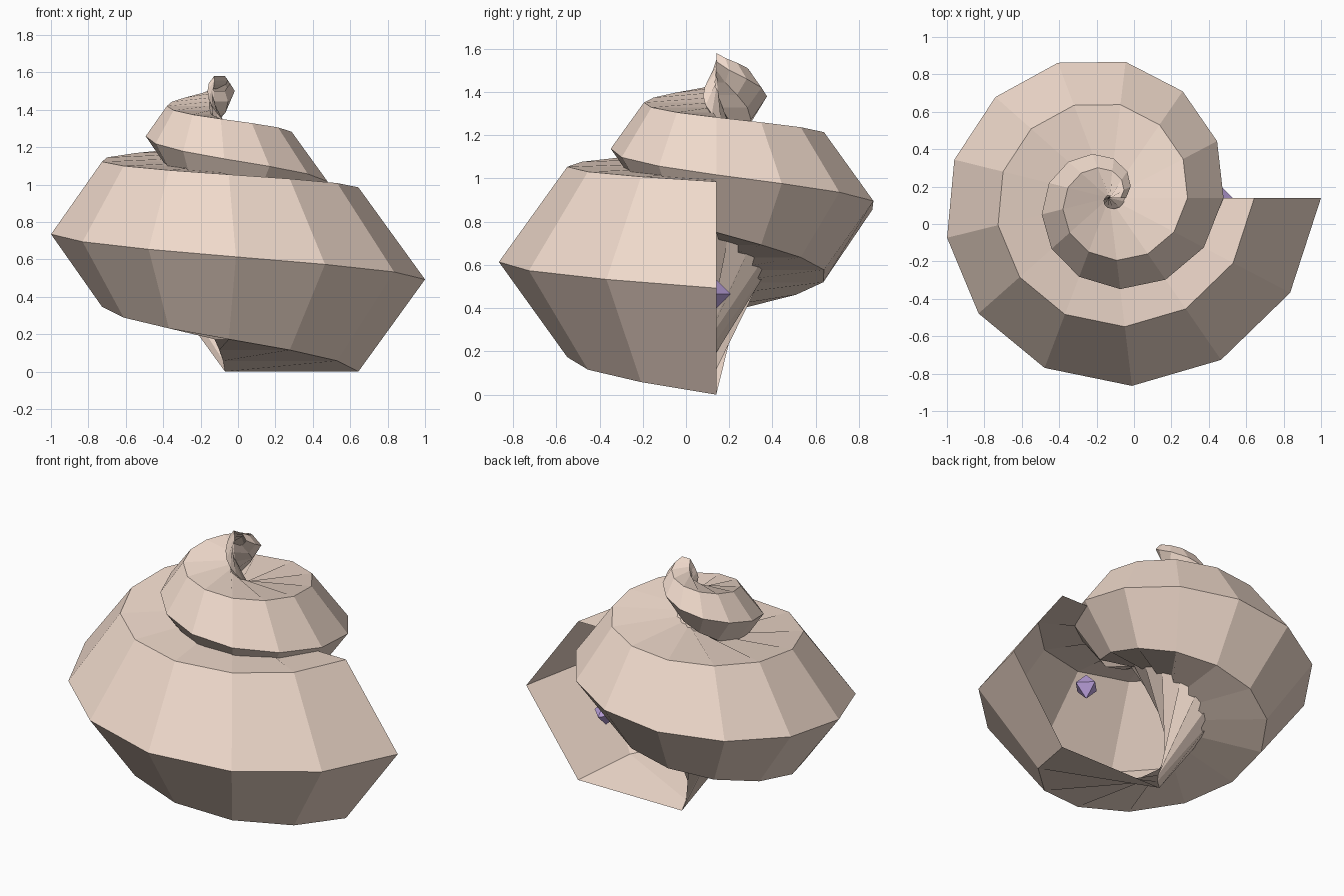
import bpy, bmesh
from math import sin, cos, pi

if "Cube" in bpy.data.objects:
    bpy.data.objects.remove(bpy.data.objects["Cube"])

AXIS_X, AXIS_Y = -0.133, 0.14      # coiling axis
SIDES, PER_TURN, TURNS = 6, 13, 2
STEPS = PER_TURN * TURNS
TIP_SCALE = 0.08


def material(name, rgb):
    m = bpy.data.materials.new(name)
    m.diffuse_color = (*rgb, 1)
    m.use_nodes = True
    m.node_tree.nodes["Principled BSDF"].inputs["Base Color"].default_value = m.diffuse_color
    return m


def add_object(name, bm, mat):
    mesh = bpy.data.meshes.new(name)
    bm.to_mesh(mesh)
    bm.free()
    mesh.materials.append(mat)
    ob = bpy.data.objects.new(name, mesh)
    bpy.context.collection.objects.link(ob)
    return ob


# Shell: hexagonal section coiling up from the open mouth, shrinking evenly to the tip
bm = bmesh.new()
rings = []
for k in range(STEPS + 1):
    t = k / STEPS
    s = 1 + (TIP_SCALE - 1) * t
    ang = -2 * pi * k / PER_TURN
    zc = 0.4925 + 1.048 * t
    ring = []
    for j in range(SIDES):
        a = 2 * pi * j / SIDES
        r = s * (0.42 + 0.713 * cos(a))
        z = zc + s * 0.5687 * sin(a)
        ring.append(bm.verts.new((AXIS_X + r * cos(ang), AXIS_Y + r * sin(ang), z)))
    rings.append(ring)
for lo, hi in zip(rings, rings[1:]):
    for j in range(SIDES):
        n = (j + 1) % SIDES
        bm.faces.new((lo[j], lo[n], hi[n], hi[j]))
add_object("shell", bm, material("shell_cream", (0.87, 0.70, 0.60)))

# Pearl: small octahedron floating in the mouth
bm = bmesh.new()
bmesh.ops.create_uvsphere(bm, u_segments=4, v_segments=2, radius=0.077)
pearl = add_object("pearl", bm, material("pearl_lilac", (0.50, 0.36, 0.72)))
pearl.location = (0.46, 0.13, 0.465)
